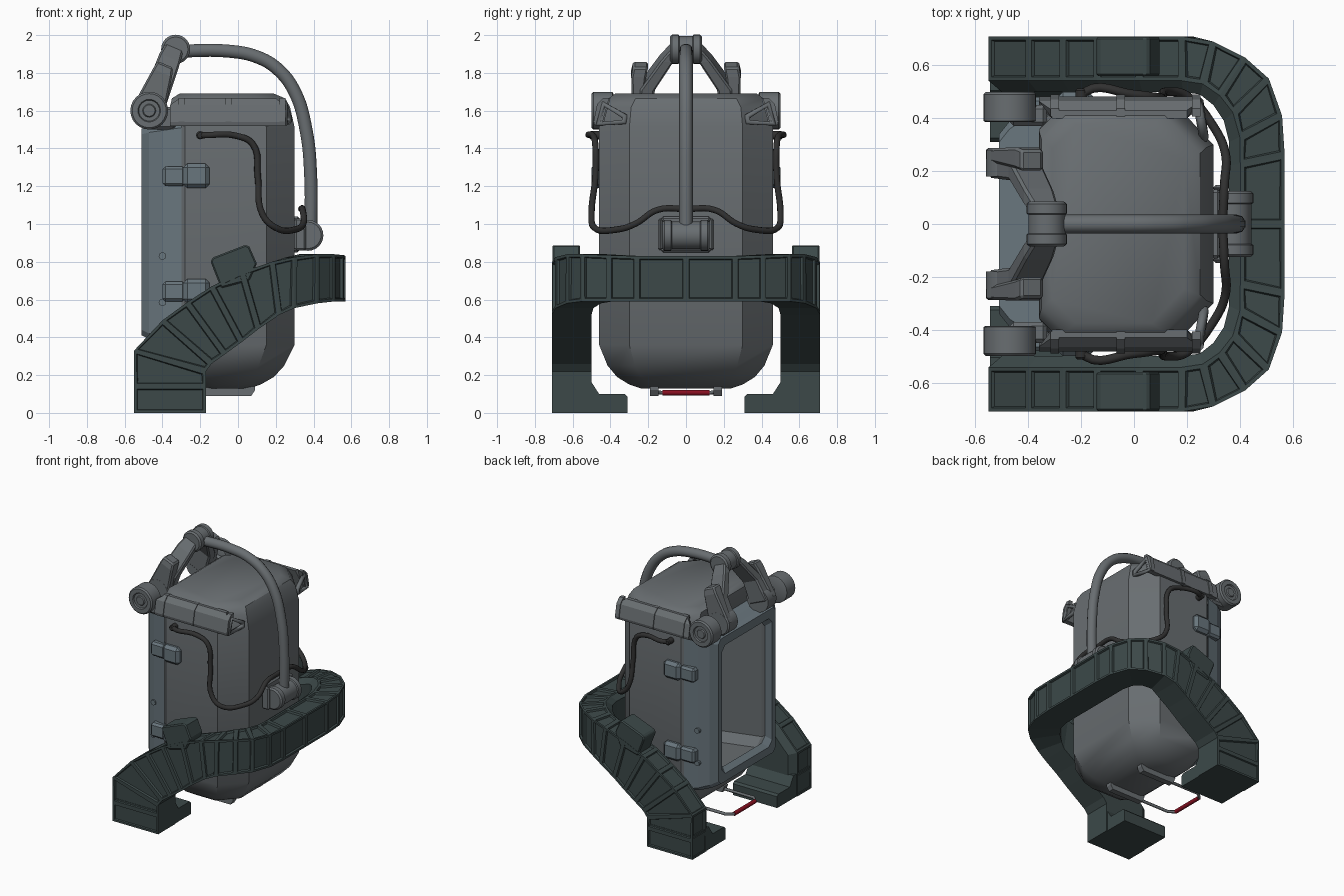
import bpy, bmesh, math
from mathutils import Vector

if "Cube" in bpy.data.objects:
    bpy.data.objects.remove(bpy.data.objects["Cube"])


def material(name, rgb):
    m = bpy.data.materials.new(name)
    m.diffuse_color = (*rgb, 1)
    m.use_nodes = True
    m.node_tree.nodes["Principled BSDF"].inputs["Base Color"].default_value = m.diffuse_color
    return m


GREY = material("shell_grey", (.14, .155, .165))
BLUE = material("frame_blue_grey", (.14, .18, .205))
DARK = material("dark_green", (.045, .066, .066))
BLACK = material("cable_black", (.03, .03, .03))
RED = material("grip_red", (.25, .005, .015))


def finish(name, bm, mat, mirror=False, bevel=0, smooth=False):
    bmesh.ops.recalc_face_normals(bm, faces=bm.faces)
    me = bpy.data.meshes.new(name)
    bm.to_mesh(me)
    bm.free()
    ob = bpy.data.objects.new(name, me)
    bpy.context.collection.objects.link(ob)
    me.materials.append(mat)
    if mirror:
        m = ob.modifiers.new("mirror", 'MIRROR')
        m.use_axis = (False, True, False)
    if bevel:
        b = ob.modifiers.new("bevel", 'BEVEL')
        b.width, b.segments, b.limit_method = bevel, 1, 'ANGLE'
        b.angle_limit = math.radians(40)
    if smooth:
        bpy.context.view_layer.objects.active = ob
        ob.select_set(True)
        bpy.ops.object.shade_smooth_by_angle(angle=math.radians(35))
        ob.select_set(False)
    return ob


def loft_bm(rings, start=True, end=True):
    """Skin a list of point rings; returns bmesh and rows of side faces."""
    bm = bmesh.new()
    vs = [[bm.verts.new(p) for p in r] for r in rings]
    n, rows = len(rings[0]), []
    for a, b in zip(vs, vs[1:]):
        rows.append([bm.faces.new((a[i], a[(i + 1) % n], b[(i + 1) % n], b[i])) for i in range(n)])
    if start:
        bm.faces.new(vs[0])
    if end:
        bm.faces.new(vs[-1])
    return bm, rows


def loft(name, rings, mat, start=True, end=True, **kw):
    return finish(name, loft_bm(rings, start, end)[0], mat, **kw)


def box(name, x, y, z, mat, **kw):
    r = lambda h: [(x[0], y[0], h), (x[1], y[0], h), (x[1], y[1], h), (x[0], y[1], h)]
    return loft(name, [r(z[0]), r(z[1])], mat, **kw)


def drum(name, x, z, profile, mat, mirror=False, n=24):
    """Turned part about the y axis; profile is (y, radius)."""
    rings = [[(x + r * math.cos(2 * math.pi * i / n), y, z + r * math.sin(2 * math.pi * i / n))
              for i in range(n)] for y, r in profile]
    return loft(name, rings, mat, mirror=mirror, smooth=True)


def tube(name, pts, radius, mat, mirror=False, cyclic=False, smooth=True):
    cu = bpy.data.curves.new(name, 'CURVE')
    cu.dimensions, cu.bevel_depth, cu.bevel_resolution = '3D', radius, 3 if smooth else 1
    cu.use_fill_caps, cu.resolution_u = True, 6
    sp = cu.splines.new('BEZIER' if smooth else 'POLY')
    p = sp.bezier_points if smooth else sp.points
    p.add(len(pts) - 1)
    for q, c in zip(p, pts):
        if smooth:
            q.co, q.handle_left_type, q.handle_right_type = c, 'AUTO', 'AUTO'
        else:
            q.co = (*c, 1)
    sp.use_cyclic_u = cyclic
    cu.materials.append(mat)
    ob = bpy.data.objects.new(name, cu)
    bpy.context.collection.objects.link(ob)
    if mirror:
        m = ob.modifiers.new("mirror", 'MIRROR')
        m.use_axis = (False, True, False)
    return ob


# Pod shell: chamfered tub, open on the -x side behind the door frame
def shell_ring(z, x0, x1, y):
    k = y / .46
    cx, cy, c = .15 * k, .16 * k, .09 if z > 1.55 or z < .3 else .04
    return [(x1, -y + cy, z), (x1, y - cy, z), (x1 - cx, y, z), (x0 + c, y, z),
            (x0, y - c, z), (x0, -y + c, z), (x0 + c, -y, z), (x1 - cx, -y, z)]


shell = [(.13, -.18, .06, .24), (.15, -.22, .12, .30), (.19, -.27, .19, .365), (.25, -.3, .245, .415),
         (.36, -.32, .3, .46), (1.51, -.32, .3, .46), (1.62, -.36, .275, .445), (1.665, -.35, .25, .41),
         (1.69, -.31, .19, .375)]
bm, rows = loft_bm([shell_ring(*s) for s in shell])
bmesh.ops.delete(bm, geom=[rows[4][4]], context='FACES_ONLY')
finish("pod_shell", bm, GREY, smooth=True)


# Door frame with deep recess
def frame_ring(x, y, z0, z1, c):
    return [(x, -y + c, z0), (x, y - c, z0), (x, y, z0 + c), (x, y, z1 - c),
            (x, y - c, z1), (x, -y + c, z1), (x, -y, z1 - c), (x, -y, z0 + c)]


loft("door_frame", [frame_ring(*f) for f in (
    (-.30, .45, .35, 1.53, .02), (-.40, .43, .37, 1.52, .025), (-.47, .39, .39, 1.515, .03),
    (-.51, .34, .41, 1.505, .03), (-.51, .30, .47, 1.44, .04), (-.47, .27, .50, 1.41, .04))],
    BLUE, False, False)
loft("inner_lining", [frame_ring(*f) for f in (
    (-.47, .27, .50, 1.41, .04), (-.42, .30, .45, 1.44, .06), (.10, .30, .38, 1.44, .06),
    (.2, .22, .42, 1.40, .06))], GREY, False, True)

# Latches and studs on the door frame sides
for i, z in enumerate((1.255, .645)):
    box(f"latch_{i}", (-.29, -.15), (.44, .50), (z - .065, z + .065), BLUE, mirror=True, bevel=.022)
    box(f"latch_tongue_{i}", (-.40, -.28), (.41, .48), (z - .055, z + .05), BLUE, mirror=True, bevel=.015)
    drum(f"frame_stud_{i}", -.40, z - .06 if i else .83, [(.41, .02), (.443, .02)], BLUE, True, 10)

# Roof collar plates, ribs and corner hoops
side = [(.44, 1.52), (.478, 1.52), (.483, 1.54), (.465, 1.63), (.43, 1.665), (.40, 1.665)]
loft("roof_collar", [[(x + (d if z > 1.64 else 0), y, z) for y, z in side]
                     for x, d in ((-.36, .05), (.25, -.05))], GREY, mirror=True)
for i, x in enumerate((-.30, -.05, .235)):
    rib = [(y + .006, z + .003) for y, z in side]
    loft(f"collar_rib_{i}", [[(x + d, y, z) for y, z in rib] for d in (-.016, .016)], GREY, mirror=True)
tube("corner_hoop", [(.245, .465, 1.53), (.245, .435, 1.635), (.265, .325, 1.57), (.265, .325, 1.54)],
     .018, GREY, True, True, False)

# Wrap-around support: leg, sloping arm and rear band with sunken panels
LEG = [(-.55, 0, -.17, 0), (-.55, .14, -.17, .14), (-.55, .33, -.17, .22), (-.40, .49, -.14, .26),
       (-.27, .585, -.07, .31), (-.14, .67, .02, .375), (.02, .745, .11, .445), (.18, .80, .22, .52)]
BAND = [(.30, .69, .25, .49, .825, .555), (.42, .63, .30, .45, .84, .58), (.51, .55, .34, .39, .84, .59),
        (.56, .41, .36, .31, .835, .59), (.57, .26, .36, .22, .83, .59), (.57, 0, .36, 0, .83, .59)]


def band_ring(ot, ob, ib, it):
    """Section with the inner top edge cut away as a slope."""
    ot, ob, ib, it = map(Vector, (ot, ob, ib, it))
    return [ot, ob, ib, it.lerp(ib, .13), it.lerp(ot, .2)]


rings = [band_ring((a, .71, b), (c, .71, d), (c, .50, d), (a, .50, b)) for a, b, c, d in LEG]
rings += [band_ring((ox, oy, t), (ox, oy, b), (ix, iy, b), (ix, iy, t)) for ox, oy, ix, iy, t, b in BAND]
bm, rows = loft_bm(rings, True, False)
bmesh.ops.recalc_face_normals(bm, faces=bm.faces)
for k in (0, 4):
    faces = [r[k] for r in rows]
    bmesh.ops.inset_individual(bm, faces=faces, thickness=.021, depth=0)
    bmesh.ops.inset_individual(bm, faces=faces, thickness=.007, depth=-.013)
finish("support_ring", bm, DARK, mirror=True)

# Inward feet and tilted blocks on the support
foot = [(.70, 0), (.31, 0), (.31, .085), (.325, .10), (.46, .10), (.505, .17), (.70, .17)]
loft("support_foot", [[(x, y, z) for y, z in foot] for x in (-.545, -.175)], DARK, mirror=True)
block = [(-.145, .80), (-.135, .822), (.04, .89), (.06, .88), (.10, .79), (.06, .70), (-.09, .66)]
loft("support_block", [[(x, y, z) for x, z in block] for y in (.56, .708)], DARK, mirror=True, bevel=.008)

# Hinge drums and lifting arms
drum("hinge_drum", -.47, 1.6, [(.385, .09), (.39, .10), (.49, .10), (.50, .09), (.50, .06), (.49, .055),
                               (.49, .035), (.498, .03)], GREY, True)
box("hinge_mount", (-.47, -.33), (.37, .45), (1.50, 1.62), GREY, mirror=True, bevel=.015)


def arm(name, path, mat=GREY):
    u = Vector((.92, 0, -.39))
    rs = []
    for x, y, z, w, t in path:
        c, s = Vector((x, y, z)), Vector((0, t, 0))
        rs.append([c - u * w - s, c + u * w - s, c + u * w + s, c - u * w + s])
    loft(name, rs, mat, mirror=True, bevel=.01)


arm("lift_arm", [(-.48, .215, 1.58, .08, .04), (-.415, .205, 1.73, .065, .04),
                 (-.36, .10, 1.88, .06, .035), (-.335, .055, 1.94, .05, .025)])
arm("arm_cover", [(-.48, .262, 1.58, .09, .024), (-.40, .25, 1.80, .055, .04), (-.385, .24, 1.845, .045, .04)])
drum("arm_boss", -.47, 1.6, [(.18, .09), (.28, .09), (.288, .08)], GREY, True)
drum("top_hub", -.33, 1.925, [(-.085, .065), (-.075, .077), (-.04, .077), (-.035, .07), (.035, .07),
                              (.04, .077), (.075, .077), (.085, .065)], GREY)

# Curved lifting pipe and its rear pivot
tube("lift_pipe", [(-.33, 0, 1.915), (-.05, 0, 1.915), (.1, 0, 1.885), (.21, 0, 1.82), (.3, 0, 1.70),
                   (.36, 0, 1.5), (.385, 0, 1.25), (.385, 0, .94)], .036, GREY)
drum("rear_pivot", .37, .94, [(-.125, .07), (-.115, .082), (-.08, .082), (-.075, .074), (.075, .074),
                              (.08, .082), (.115, .082), (.125, .07)], GREY)
box("pivot_plate", (.29, .325), (-.13, .13), (.85, 1.04), GREY, bevel=.01)
box("pivot_bracket", (.30, .36), (.125, .148), (.86, 1.03), GREY, mirror=True, bevel=.01)

# Side cables meeting at the back
tube("side_cable", [(-.2, -.46, 1.47), (-.185, -.50, 1.47), (0, -.49, 1.465), (.08, -.48, 1.42),
                    (.105, -.48, 1.25), (.13, -.50, 1.05), (.20, -.485, .98), (.30, -.37, .97),
                    (.345, -.27, 1.0), (.342, -.15, 1.075), (.335, 0, 1.08)], .017, BLACK, True)
drum("cable_socket", -.2, 1.47, [(.45, .022), (.505, .022), (.512, .015)], BLACK, True, 12)

# Pull handle under the pod with a red grip
lug = [(-.22, .14), (-.20, .09), (.07, .09), (.09, .12), (.09, .14)]
loft("handle_lug", [[(x, y, z) for x, z in lug] for y in (.145, .19)], GREY, mirror=True)
tube("pull_handle", [(-.1, -.165, .11), (-.45, -.165, .11), (-.488, -.13, .107), (-.488, .13, .107),
                     (-.45, .165, .11), (-.1, .165, .11)], .011, GREY, smooth=False)
drum("handle_grip", -.488, .107, [(-.125, .015), (.125, .015)], RED, n=12)
